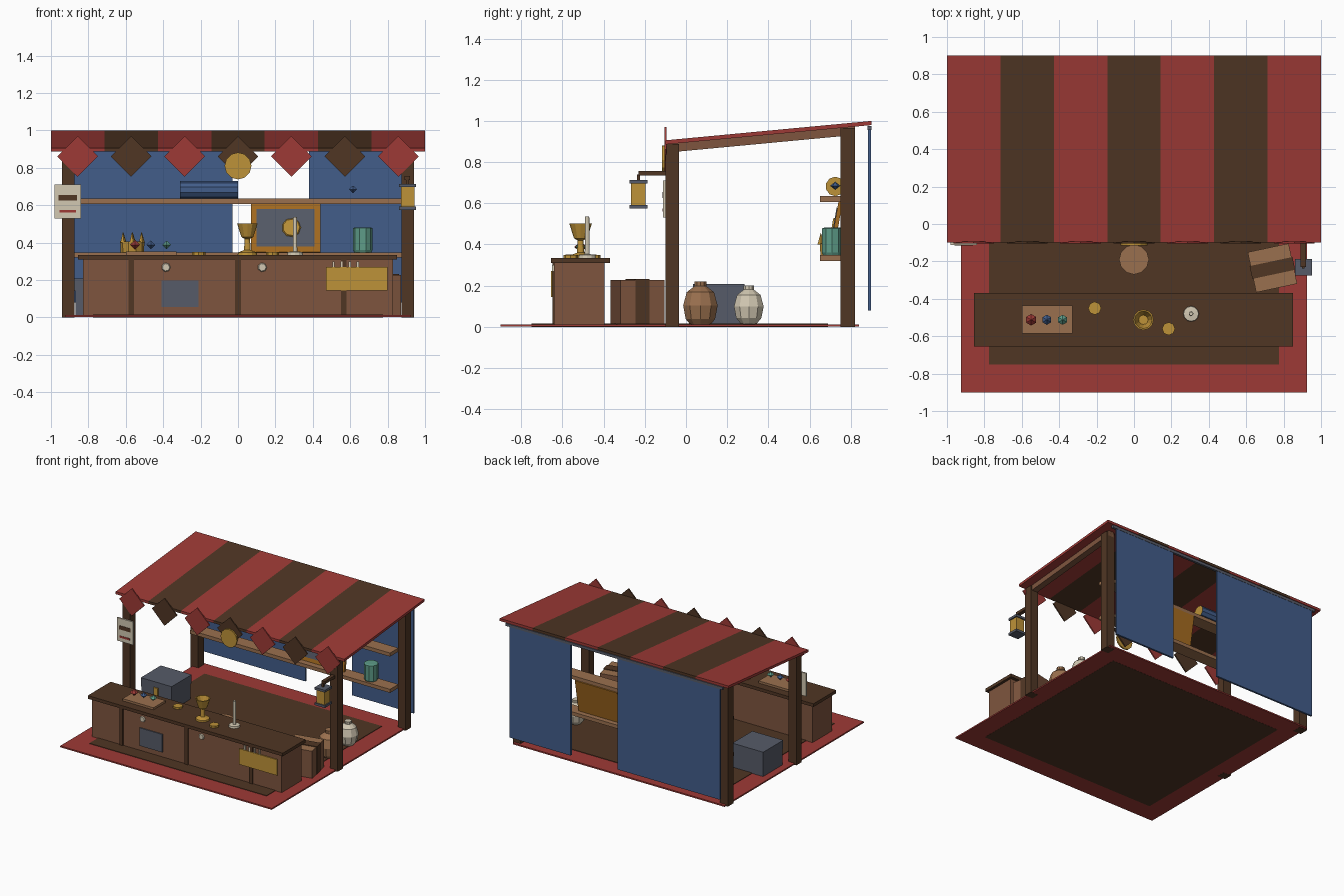
import bpy, bmesh, math
from mathutils import Matrix, Vector

if "Cube" in bpy.data.objects:
    bpy.data.objects.remove(bpy.data.objects["Cube"])

def mat(name, r, g, b):
    m = bpy.data.materials.new(name)
    m.diffuse_color = [((c / 255 + 0.055) / 1.055) ** 2.4 for c in (r, g, b)] + [1]
    m.use_nodes = True
    m.node_tree.nodes["Principled BSDF"].inputs["Base Color"].default_value = m.diffuse_color
    return m

RED = mat("red_cloth", 158, 58, 54)
DARK = mat("dark_wood", 80, 54, 36)
BROWN = mat("brown_wood", 126, 85, 62)
LIGHT = mat("light_wood", 154, 112, 78)
BLUE = mat("blue_cloth", 66, 93, 138)
GOLD = mat("gold", 190, 146, 56)
ORANGE = mat("frame_orange", 166, 108, 32)
GRAY = mat("gray_iron", 86, 91, 104)
CREAM = mat("parchment", 210, 200, 178)
TEAL = mat("teal", 94, 156, 136)

def make(name, bm, *mats):
    bmesh.ops.recalc_face_normals(bm, faces=bm.faces)
    me = bpy.data.meshes.new(name)
    bm.to_mesh(me)
    bm.free()
    for m in mats:
        me.materials.append(m)
    ob = bpy.data.objects.new(name, me)
    bpy.context.collection.objects.link(ob)
    return ob

def box(name, m, x0, x1, y0, y1, z0, z1, rise=0.0):
    """Box from its limits; rise lifts the back edge for sloped parts."""
    bm = bmesh.new()
    bmesh.ops.create_cube(bm, size=1)
    for v in bm.verts:
        t = v.co + Vector((.5, .5, .5))
        v.co = (x0 + t.x * (x1 - x0), y0 + t.y * (y1 - y0),
                z0 + t.z * (z1 - z0) + t.y * rise)
    return make(name, bm, m)

def lathe(name, m, prof, loc, n=10, rot=None):
    """Turned shape from (radius, height) pairs, capped at both ends."""
    bm = bmesh.new()
    rings = [[bm.verts.new((r * math.cos(2 * math.pi * i / n), r * math.sin(2 * math.pi * i / n), z))
              for i in range(n)] for r, z in prof]
    for a, b in zip(rings, rings[1:]):
        for i in range(n):
            j = (i + 1) % n
            bm.faces.new((a[i], a[j], b[j], b[i]))
    bm.faces.new(rings[0])
    bm.faces.new(rings[-1])
    ob = make(name, bm, m)
    ob.matrix_world = Matrix.Translation(loc) @ (rot or Matrix())
    return ob

def gem(name, m, loc, r, h):
    bm = bmesh.new()
    for s in (-1, 1):
        bmesh.ops.create_cone(bm, segments=6, radius1=r, radius2=0, depth=h, cap_ends=False,
                              matrix=Matrix.Scale(s, 4, (0, 0, 1)) @ Matrix.Translation((0, 0, h / 2)))
    bmesh.ops.remove_doubles(bm, verts=bm.verts, dist=1e-4)
    make(name, bm, m).location = loc

FACE_Y = Matrix.Rotation(math.pi / 2, 4, 'X')   # turned axis pointing to the front
FACE_X = Matrix.Rotation(math.pi / 2, 4, 'Y')

# rug
box("rug_border", RED, -.925, .925, -.9, .84, .001, .012)
box("rug_centre", DARK, -.775, .775, -.75, .69, 0, .016)

# posts and sloped side beams
for s, side in ((-1, "left"), (1, "right")):
    x0, x1 = s * .907 - .034, s * .907 + .034
    box(f"{side}_front_post", DARK, x0, x1, -.1, -.035, 0, .888)
    box(f"{side}_rear_post", DARK, x0, x1, .75, .82, 0, .965)
    box(f"{side}_roof_beam", BROWN, s * .907 - .025, s * .907 + .025, -.095, .82, .846, .887, .086)

# striped roof with hanging pennants
w = 2 / 7
for i in range(7):
    m = DARK if i % 2 else RED
    x = -1 + i * w
    box(f"roof_stripe_{i}", m, x, x + w, -.1, .9, .886, .906, .094)
    p = box(f"pennant_{i}", m, -.077, .077, -.005, .005, -.077, .077)
    p.matrix_world = Matrix.Translation((x + w / 2, -.099, .861)) @ Matrix.Rotation(math.pi / 4, 4, 'Y')
lathe("gold_medallion", GOLD, [(.072, -.006), (.072, .006)], (0, -.11, .81), 12, FACE_Y)

# rear curtains
box("curtain_rail", GRAY, -.95, .95, .882, .9, .955, .976)
box("left_curtain", BLUE, -.925, -.03, .883, .898, .08, .956)
box("right_curtain", BLUE, .38, .917, .883, .898, .08, .956)

# shelves
for n, z in (("lower", .32), ("upper", .607)):
    box(f"{n}_shelf", LIGHT, -.875, .875, .65, .755, z, z + .028)

# counter with dark battens and front plates
box("counter_body", BROWN, -.83, .83, -.64, -.395, .01, .312)
box("counter_top", DARK, -.855, .85, -.655, -.37, .31, .335)
for i, x in enumerate((-.57, 0, .565)):
    box(f"counter_batten_{i}", DARK, x - .015, x + .015, -.648, -.63, .012, .312)
box("iron_panel", GRAY, -.41, -.21, -.648, -.638, .055, .197)
box("gold_banner", GOLD, .47, .8, -.656, -.648, .145, .27)
for i, x in enumerate((-.385, .13)):
    lathe(f"pale_rosette_{i}", CREAM, [(.026, 0), (.02, .01)], (x, -.638, .268), 7, FACE_Y)
for i in range(4):
    x = .505 + i * .043
    box(f"banner_tie_{i}", CREAM, x, x + .012, -.652, -.64, .268, .3)

# gem tray
box("gem_tray", LIGHT, -.6, -.33, -.585, -.435, .335, .352)
for i, (x, m, r) in enumerate(((-.55, RED, .031), (-.466, BLUE, .027), (-.382, TEAL, .027))):
    gem(f"tray_gem_{i}", m, (x, -.512, .388), r, r * .85)

# goblet, coins and candle
lathe("goblet", GOLD, [(.052, .335), (.05, .347), (.018, .36), (.014, .42), (.032, .43),
                       (.055, .502), (.047, .502), (.025, .44)], (.05, -.512, 0), 12)
for i, (x, y) in enumerate(((-.21, -.45), (.185, -.56))):
    lathe(f"coin_stack_{i}", GOLD, [(.035, .335), (.035, .35)], (x, y, 0), 8)
lathe("candle", CREAM, [(.042, .335), (.04, .35), (.012, .353), (.01, .537)], (.305, -.48, 0), 12)

# lantern on bracket
box("lantern_arm", DARK, .89, .92, -.23, -.09, .735, .757)
box("lantern_hook", DARK, .898, .912, -.237, -.223, .705, .74)
box("lantern_glass", GOLD, .872, .943, -.266, -.196, .588, .7)
for n, z in (("base", .574), ("cap", .696)):
    box(f"lantern_{n}", GRAY, .862, .952, -.275, -.187, z, z + .018)

# notice on left post
box("notice_sheet", CREAM, -.98, -.84, -.112, -.1, .53, .712)
box("notice_dark_bar", DARK, -.96, -.86, -.115, -.111, .625, .655)
box("notice_red_bar", RED, -.955, -.867, -.115, -.111, .56, .575)

# strapped crate, slightly turned
spin = Matrix.Translation((.74, -.235, 0)) @ Matrix.Rotation(math.radians(12), 4, 'Z')
box("crate", LIGHT, -.112, .112, -.11, .11, .014, .228).data.materials[0] = BROWN
crate = bpy.data.objects["crate"]
crate.data.materials.append(LIGHT)
for f in crate.data.polygons:
    f.material_index = int(f.normal.z > .5)
strap = box("crate_strap", DARK, -.117, .117, -.035, .035, .014, .233)
crate.matrix_world = strap.matrix_world = spin

# stool behind the counter
lathe("stool_seat", LIGHT, [(.08, .18), (.08, .205)], (0, -.19, 0), 12)
for i in range(3):
    a = i * math.tau / 3
    lathe(f"stool_leg_{i}", DARK, [(.012, .012), (.012, .185)],
          (.05 * math.cos(a), -.19 + .05 * math.sin(a), 0), 6)

# chest
box("chest_body", GRAY, -.87, -.61, .04, .28, .012, .14)
box("chest_lid", GRAY, -.875, -.605, .035, .285, .14, .208)
box("chest_lock", GOLD, -.758, -.722, .026, .04, .1, .165)

# floor jars
for n, m, y, k in (("brown_jar", LIGHT, .07, 1), ("pale_jar", CREAM, .305, .86)):
    prof = [(.045, .0), (.075, .035), (.088, .1), (.07, .165), (.03, .195), (.03, .218)]
    lathe(n, m, [(r * k, z * k + .01 * (k < 1)) for r, z in prof], (.75, y, .003), 10)

# crown on the lower shelf
lathe("crown_band", GOLD, [(.062, .348), (.065, .405), (.055, .405), (.055, .352)], (-.565, .712, 0), 10)
for i in range(6):
    a = i * math.tau / 6 + .5
    lathe(f"crown_point_{i}", GOLD, [(.017, .4), (.001, .455)],
          (-.565 + .057 * math.cos(a), .712 + .057 * math.sin(a), 0), 5)

# leaning framed picture
lean = Matrix.Translation((.255, .705, .348)) @ Matrix.Rotation(math.radians(-10), 4, 'X')
for ob in (box("picture_frame", ORANGE, -.185, .185, -.01, .01, 0, .262),
           box("picture_canvas", GRAY, -.155, .155, -.014, -.009, .03, .232)):
    ob.matrix_world = lean
lathe("picture_emblem", GOLD, [(.052, 0), (.045, .008)], (0, 0, 0), 9).matrix_world = \
    lean @ Matrix.Translation((.03, -.013, .132)) @ FACE_Y

# teal jar, cloth bolt and shelf gem
lathe("teal_jar", TEAL, [(.045, .346), (.052, .36), (.052, .478), (.04, .482)], (.667, .71, 0), 10)
bolt = lathe("cloth_bolt", BLUE, [(.047, -.155), (.047, .155)], (-.155, .725, .682), 10, FACE_X)
bolt.data.materials.append(GOLD)
for f in bolt.data.polygons:
    f.material_index = int(abs(f.normal.z) > .5)
gem("shelf_gem", BLUE, (.615, .725, .685), .025, .02)
